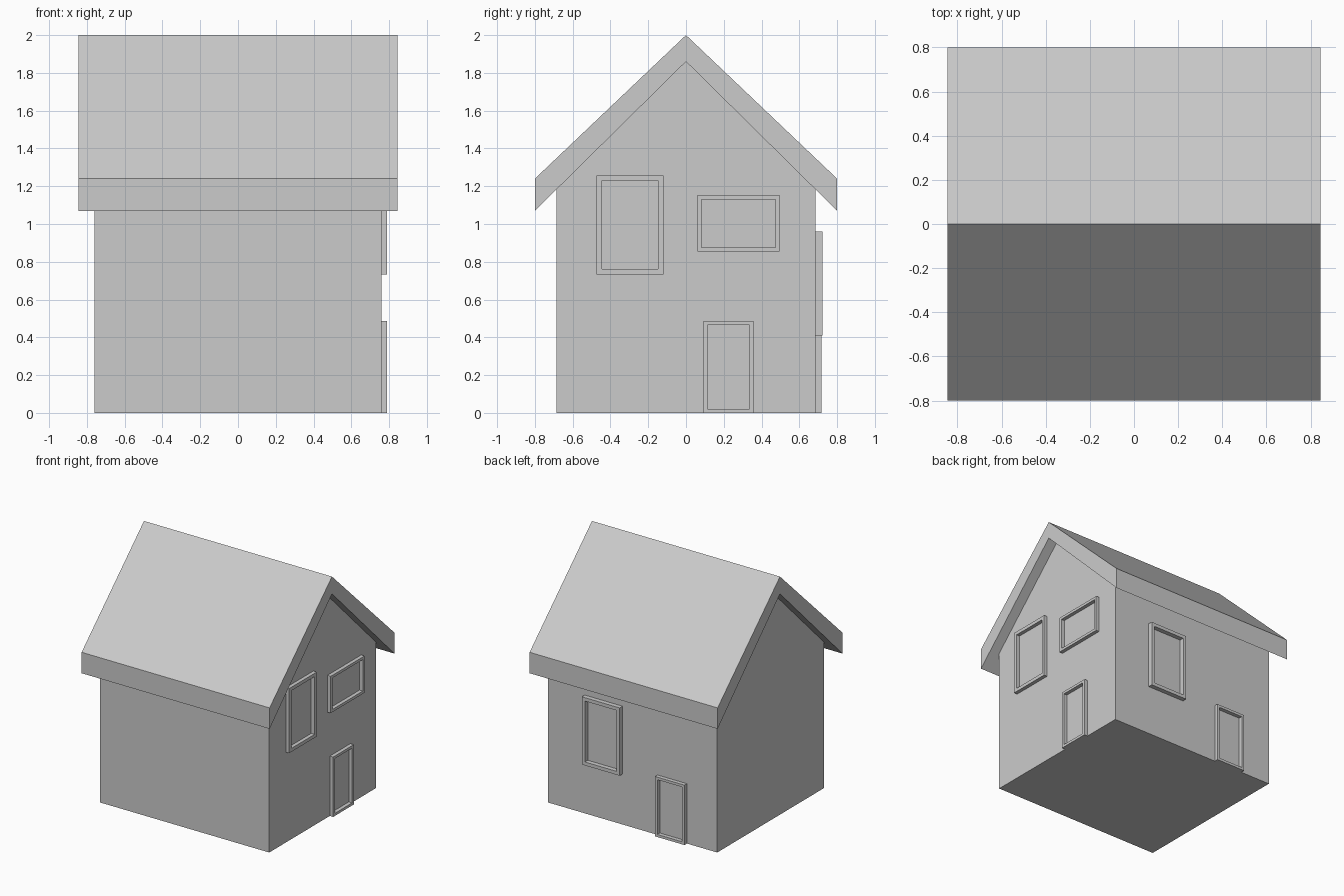
import bpy
import bmesh
from math import pi
from mathutils import Matrix

if "Cube" in bpy.data.objects:
    bpy.data.objects.remove(bpy.data.objects["Cube"])


def finish(name, bm):
    bmesh.ops.recalc_face_normals(bm, faces=bm.faces)
    mesh = bpy.data.meshes.new(name)
    bm.to_mesh(mesh)
    bm.free()
    obj = bpy.data.objects.new(name, mesh)
    bpy.context.collection.objects.link(obj)
    return obj


def prism(name, profile, half_length):
    """Extrude a (y, z) profile symmetrically along x."""
    bm = bmesh.new()
    face = bm.faces.new([bm.verts.new((-half_length, y, z)) for y, z in profile])
    new = bmesh.ops.extrude_face_region(bm, geom=[face])["geom"]
    bmesh.ops.translate(bm, vec=(2 * half_length, 0, 0),
                        verts=[v for v in new if isinstance(v, bmesh.types.BMVert)])
    return finish(name, bm)


def frame(name, wall, depth, a0, a1, z0, z1, border, turn=0.0):
    """Rectangular surround standing out from a wall facing +x, then turned about z."""
    bm = bmesh.new()
    rings = []
    for x, b in ((wall, 0), (wall + depth, 0), (wall + depth, border), (wall, border)):
        corners = ((a0 + b, z0 + b), (a1 - b, z0 + b), (a1 - b, z1 - b), (a0 + b, z1 - b))
        rings.append([bm.verts.new((x, a, z)) for a, z in corners])
    for i in range(4):
        r, s = rings[i], rings[(i + 1) % 4]
        for j in range(4):
            k = (j + 1) % 4
            bm.faces.new((r[j], r[k], s[k], s[j]))
    bm.transform(Matrix.Rotation(turn, 4, 'Z'))
    return finish(name, bm)


# Gabled house body, meeting the underside of the roof
prism("walls", [(-0.685, 0), (0.685, 0), (0.685, 1.185), (0, 1.86), (-0.685, 1.185)], 0.76)

# Overhanging roof with vertical eave boards
prism("roof", [(-0.80, 1.07), (-0.80, 1.24), (0, 2.0), (0.80, 1.24), (0.80, 1.07), (0, 1.86)], 0.844)

# Openings on the right gable wall
frame("tall_window_right", 0.76, 0.03, -0.473, -0.119, 0.733, 1.257, 0.028)
frame("wide_window_right", 0.76, 0.03, 0.061, 0.495, 0.854, 1.153, 0.022)
frame("door_right", 0.76, 0.03, 0.092, 0.357, 0.0, 0.486, 0.021)

# Openings on the back wall (a quarter turn maps local y to -x)
frame("tall_window_back", 0.685, 0.037, -0.43, -0.09, 0.41, 0.96, 0.028, pi / 2)
frame("door_back", 0.685, 0.032, 0.225, 0.488, 0.0, 0.486, 0.021, pi / 2)
